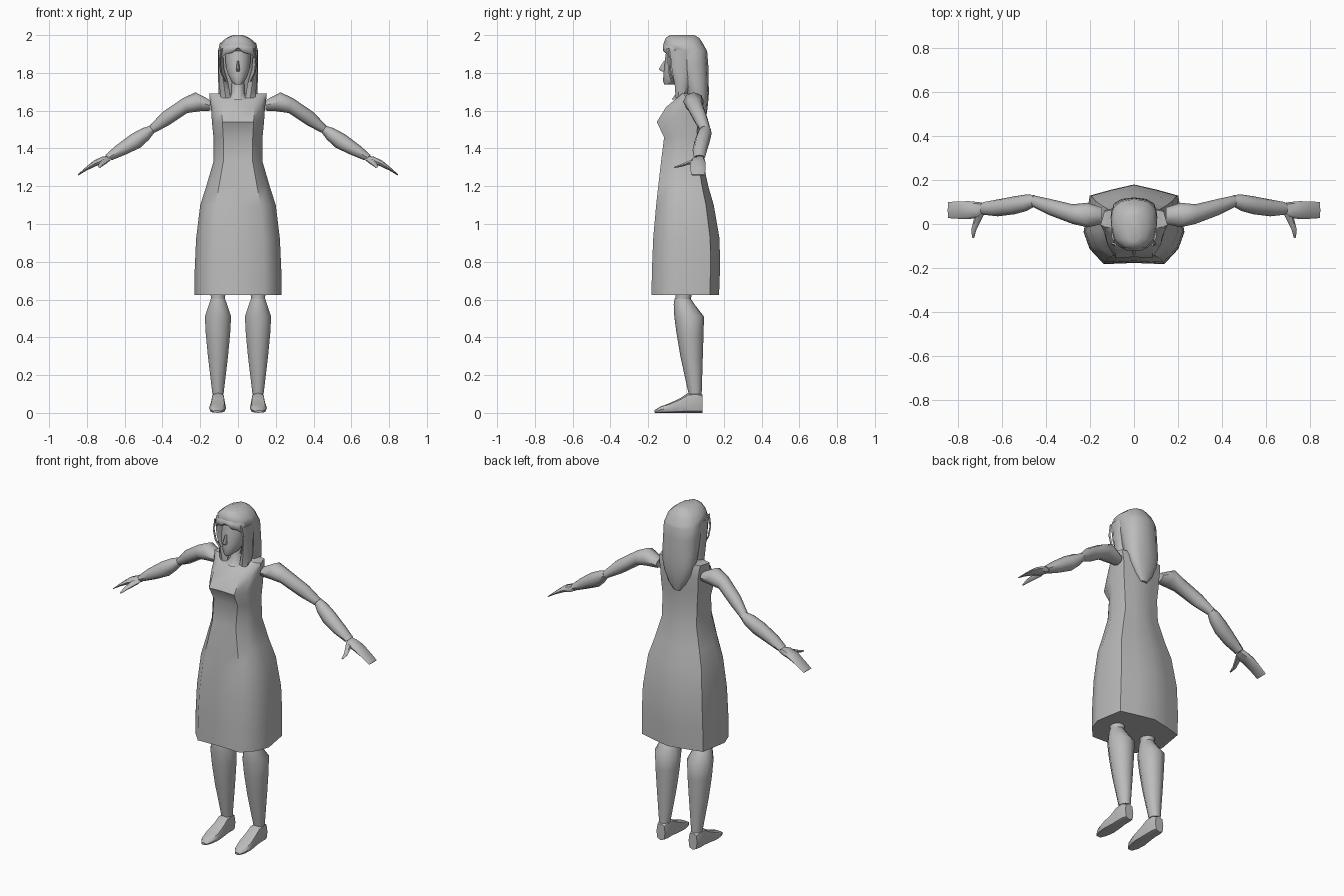
import bpy, bmesh, math
from mathutils import Vector as V

GREY = bpy.data.materials.new("plain grey")
GREY.diffuse_color = (0.5, 0.5, 0.5, 1)


def oval(a, b, v, n=8, p=1.0):
    """Ring of n points: a and b are opposite points, v the half width vector across."""
    a, b, v = V(a), V(b), V(v)
    pts = []
    for i in range(n):
        t = 2 * math.pi * i / n
        c, s = math.cos(t), math.sin(t)
        c, s = (math.copysign(abs(k) ** p, k) if abs(k) > 1e-6 else 0 for k in (c, s))
        pts.append((a + b) / 2 + (a - b) / 2 * c + v * s)
    return pts


def loft(name, rings, mirror=False, angle=50):
    bm = bmesh.new()
    loops = [[bm.verts.new(p) for p in r] for r in rings]
    n = len(loops[0])
    for lo, hi in zip(loops, loops[1:]):
        for i in range(n):
            j = (i + 1) % n
            bm.faces.new((lo[i], lo[j], hi[j], hi[i]))
    bm.faces.new(loops[0])
    bm.faces.new(loops[-1])
    bmesh.ops.recalc_face_normals(bm, faces=bm.faces)
    me = bpy.data.meshes.new(name)
    bm.to_mesh(me)
    bm.free()
    me.materials.append(GREY)
    ob = bpy.data.objects.new(name, me)
    bpy.context.collection.objects.link(ob)
    bpy.ops.object.select_all(action='DESELECT')
    ob.select_set(True)
    bpy.context.view_layer.objects.active = ob
    bpy.ops.object.shade_smooth_by_angle(angle=math.radians(angle))
    if mirror:
        m = ob.modifiers.new("mirror", 'MIRROR')
        m.use_mirror_merge = False
        m.use_clip = False
    return ob


def level(rows, x=0, n=10, p=1.0):
    """Horizontal rings from rows of height, half width, front y, back y."""
    return [oval((x, f, z), (x, b, z), (w, 0, 0), n, p) for z, w, f, b in rows]


# dress: one half section, mirrored, swept through height
HALF = [(0, -.97), (.6, -1), (.88, -.62), (1, -.2), (.88, .72), (.45, .87), (0, 1)]
SECTION = HALF + [(-x, y) for x, y in HALF[-2:0:-1]]
DRESS = [(.625, .23, -.183, .175), (.76, .229, -.18, .18), (.92, .222, -.174, .178),
         (1.1, .2, -.158, .147), (1.2, .168, -.147, .118), (1.33, .13, -.132, .09),
         (1.46, .13, -.116, .08), (1.54, .138, -.155, .085), (1.62, .143, -.105, .09),
         (1.665, .15, -.05, .088), (1.692, .153, -.02, .08)]
loft("dress", [[(w * x, -f * y if y < 0 else b * y, z) for x, y in SECTION]
               for z, w, f, b in DRESS])

# neck and collar
loft("neck", level([(1.66, .06, -.075, .05), (1.695, .035, -.05, .04), (1.78, .033, -.05, .03)], n=8))

# head and nose
loft("head", level([(1.738, .018, -.115, -.06), (1.755, .037, -.121, -.01), (1.79, .055, -.12, .03),
                    (1.83, .067, -.118, .05), (1.88, .07, -.11, .06), (1.95, .068, -.1, .06)]))
loft("nose", level([(1.808, .009, -.13, -.1), (1.82, .011, -.145, -.1), (1.862, .005, -.118, -.1)], n=6))

# hair: crown overhanging the face, then a long back tapering to a point
loft("hair", level([(1.525, .02, .07, .095), (1.57, .055, .05, .108), (1.63, .085, .03, .116),
                    (1.69, .102, .0, .121), (1.76, .105, -.02, .12), (1.84, .106, -.05, .118),
                    (1.905, .106, -.06, .113), (1.918, .105, -.114, .11), (1.955, .097, -.119, .09),
                    (1.985, .062, -.108, .07), (2.0, .025, -.085, .045)], n=12, p=.85))

# fringe sweeping to each side, and hanging side locks
loft("fringe", [oval((x, y, t), (x, y, b), (0, .012, 0), 6) for x, y, t, b in
                [(0, -.112, 1.955, 1.925), (.035, -.11, 1.95, 1.905),
                 (.065, -.095, 1.945, 1.9), (.092, -.07, 1.94, 1.87)]], True)
loft("side_lock", [oval((x, f, z), (x, b, z), (w, 0, 0), 6) for x, f, b, z, w in
                   [(.065, -.055, .0, 1.668, .03), (.075, -.06, .02, 1.74, .029),
                    (.088, -.075, .02, 1.82, .017), (.092, -.085, .02, 1.92, .012)]], True)
loft("loose_strand", [oval((x, y - .008, z), (x, y + .008, z), (.005, 0, 0), 4) for x, y, z in
                      [(.066, -.072, 1.755), (.088, -.085, 1.8), (.098, -.09, 1.86), (.085, -.095, 1.93)]], True)


def limb(name, rows, n=8, p=1.0):
    """Sideways limb from rows of top x, top z, bottom x, bottom z, front y, back y."""
    loft(name, [oval((a, (f + k) / 2, b), (c, (f + k) / 2, d), (0, (k - f) / 2, 0), n, p)
                for a, b, c, d, f, k in rows], True)


# arms
limb("upper_arm", [(.145, 1.655, .145, 1.6, .0, .075), (.225, 1.697, .2, 1.597, -.015, .097),
                   (.29, 1.667, .268, 1.588, .0, .09), (.4, 1.592, .37, 1.52, .04, .115),
                   (.468, 1.52, .443, 1.483, .075, .13)])
limb("forearm", [(.465, 1.52, .442, 1.485, .08, .132), (.505, 1.508, .47, 1.448, .06, .135),
                 (.567, 1.475, .515, 1.405, .045, .127), (.647, 1.415, .594, 1.368, .035, .112),
                 (.702, 1.365, .67, 1.337, .042, .1)])
limb("hand", [(.695, 1.36, .675, 1.335, .05, .095), (.72, 1.356, .698, 1.322, .03, .1),
              (.765, 1.335, .74, 1.312, .022, .104), (.81, 1.297, .8, 1.284, .024, .103),
              (.849, 1.262, .846, 1.257, .027, .1)], p=.7)
loft("thumb", [oval((x - r, y, z), (x + r, y, z), (0, .3 * r, r * .8), 6) for x, y, z, r in
               [(.7, .05, 1.338, .02), (.715, .015, 1.325, .017), (.73, -.025, 1.31, .012),
                (.733, -.062, 1.3, .005)]], True)

# legs
loft("knee", level([(.58, .038, -.055, .025), (.7, .045, -.06, .035)], .106), True)
loft("lower_leg", level([(.1, .031, .014, .083), (.3, .056, -.03, .089), (.42, .068, -.05, .093),
                         (.51, .073, -.062, .095), (.575, .05, -.065, .045),
                         (.605, .039, -.06, .025)], .106), True)

# feet, swept from heel to toe
loft("foot", [oval((x, y, t), (x, y + .002, 0), (w, 0, 0), 8, .65) for x, y, t, w in
              [(.106, .086, .098, .028), (.106, .06, .108, .037), (.106, .012, .106, .037),
               (.106, -.03, .078, .04), (.108, -.085, .052, .045), (.11, -.135, .034, .036),
               (.111, -.167, .014, .016)]], True)
